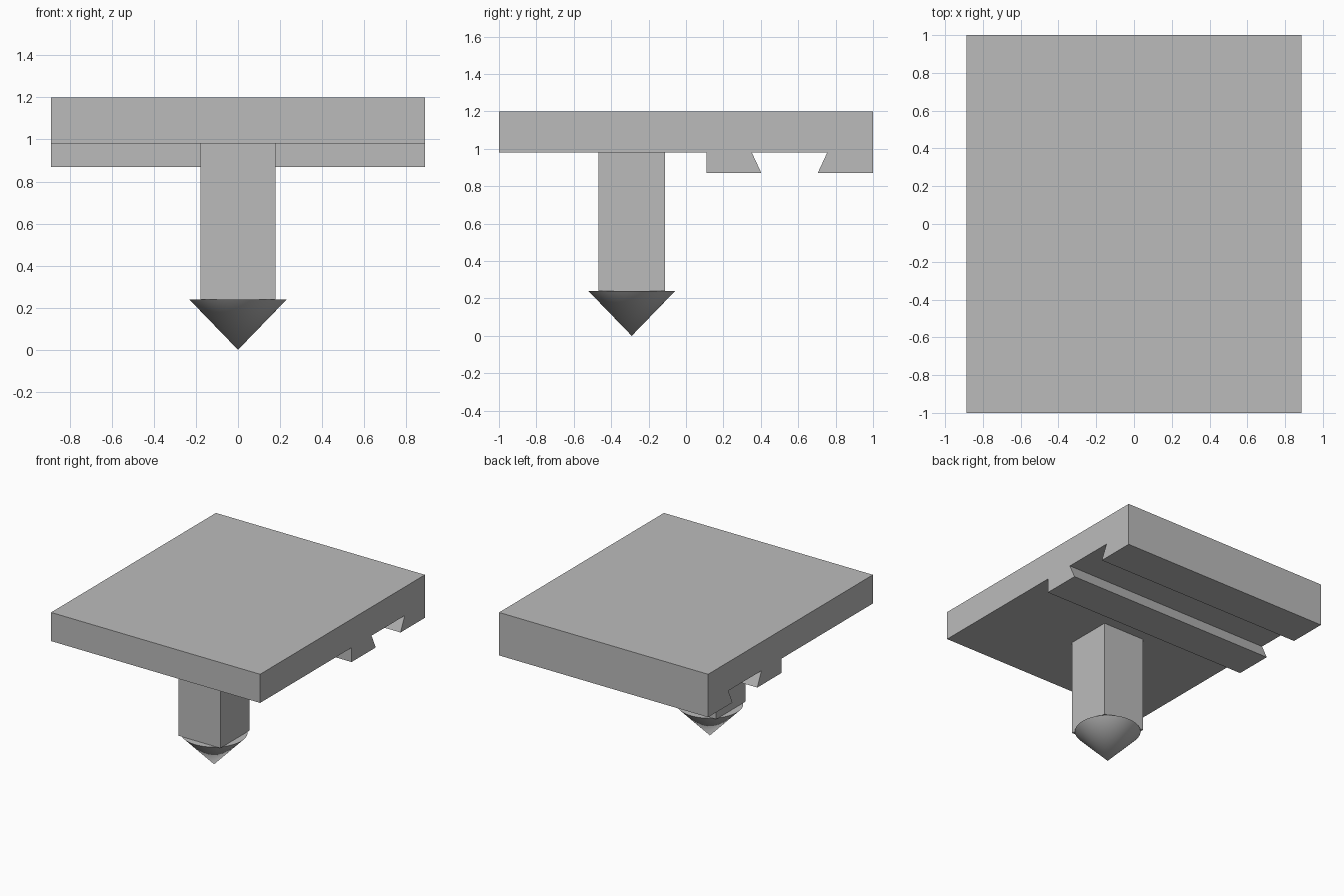
import bpy, bmesh, math

cube = bpy.data.objects.get("Cube")
if cube:
    bpy.data.objects.remove(cube, do_unlink=True)

grey = bpy.data.materials.new("plain grey")
grey.use_nodes = True
colour = (0.5, 0.5, 0.5, 1)
grey.diffuse_color = colour
grey.node_tree.nodes["Principled BSDF"].inputs["Base Color"].default_value = colour

POST_Y = -0.29
HEAD_Z = 0.24


def finish(name, bm):
    bmesh.ops.recalc_face_normals(bm, faces=bm.faces)
    mesh = bpy.data.meshes.new(name)
    bm.to_mesh(mesh)
    bm.free()
    mesh.materials.append(grey)
    obj = bpy.data.objects.new(name, mesh)
    bpy.context.collection.objects.link(obj)
    return obj


def extrude_profile(name, points, half_width):
    """Extrude a closed (y, z) outline along x."""
    bm = bmesh.new()
    face = bm.faces.new([bm.verts.new((-half_width, y, z)) for y, z in points])
    result = bmesh.ops.extrude_face_region(bm, geom=[face])
    verts = [v for v in result["geom"] if isinstance(v, bmesh.types.BMVert)]
    bmesh.ops.translate(bm, verts=verts, vec=(2 * half_width, 0, 0))
    return finish(name, bm)


# Top plate with the dovetail channel between two rails underneath
extrude_profile("plate_with_dovetail_rails", [
    (-1, 1.2), (-1, 0.98), (0.11, 0.98), (0.11, 0.87), (0.403, 0.87),
    (0.352, 0.98), (0.755, 0.98), (0.704, 0.87), (1, 0.87), (1, 1.2)], 0.888)

# Square post
front, back = POST_Y - 0.178, POST_Y + 0.178
extrude_profile("square_post", [
    (front, HEAD_Z), (back, HEAD_Z), (back, 0.98), (front, 0.98)], 0.178)

# Pointed head below the post
bm = bmesh.new()
bmesh.ops.create_cone(bm, cap_ends=True, segments=64, radius1=0, radius2=0.232, depth=HEAD_Z)
bmesh.ops.remove_doubles(bm, verts=bm.verts, dist=0.0001)
bmesh.ops.translate(bm, verts=bm.verts, vec=(0, POST_Y, HEAD_Z / 2))
head = finish("cone_head", bm)
bpy.ops.object.select_all(action="DESELECT")
head.select_set(True)
bpy.context.view_layer.objects.active = head
bpy.ops.object.shade_smooth_by_angle(angle=math.radians(30))
